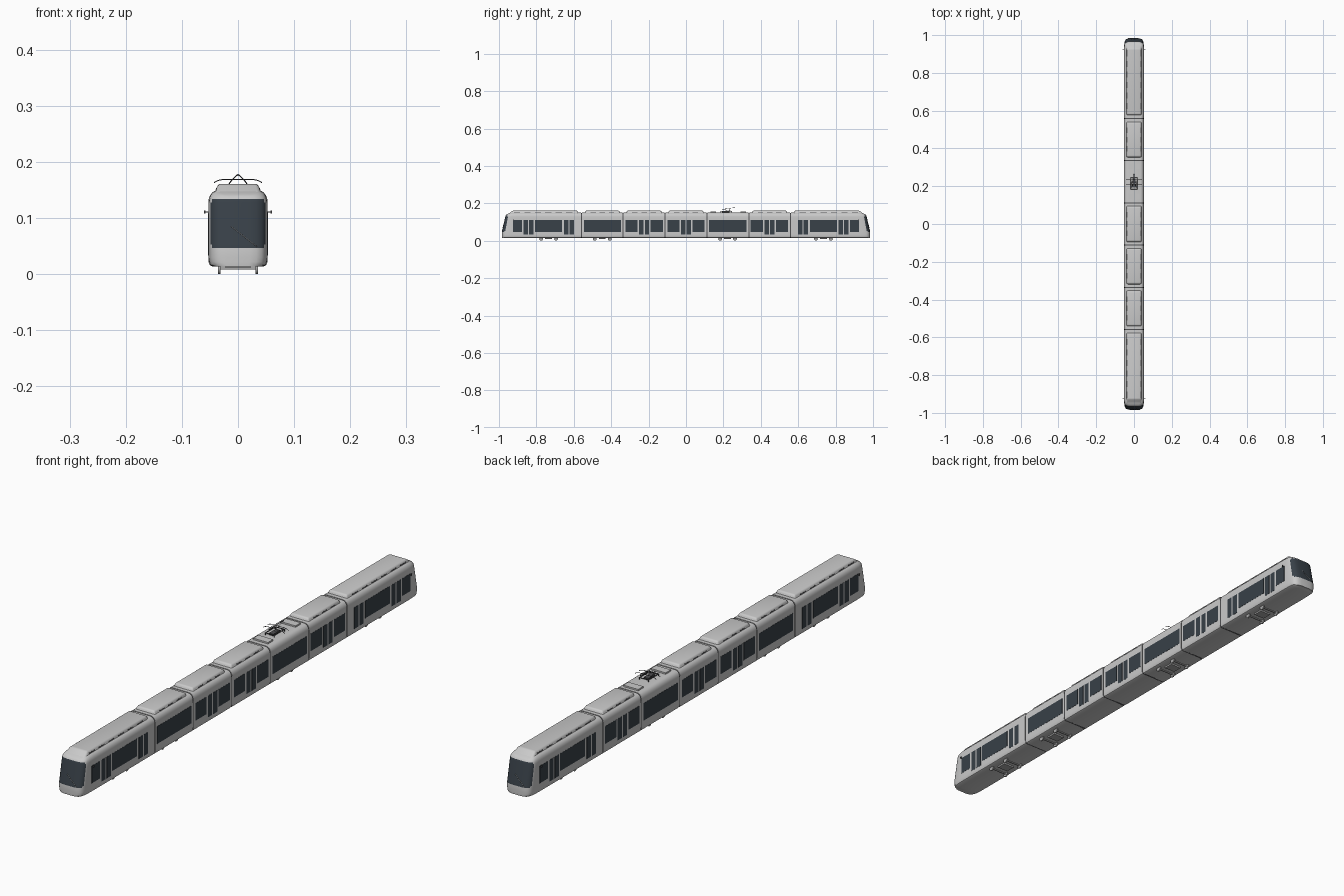
import bpy, bmesh, math
from mathutils import Vector, Matrix

cube = bpy.data.objects.get("Cube")
if cube:
    bpy.data.objects.remove(cube, do_unlink=True)


def material(name, r, g, b):
    m = bpy.data.materials.new(name)
    m.use_nodes = True
    m.diffuse_color = (r, g, b, 1)
    m.node_tree.nodes["Principled BSDF"].inputs["Base Color"].default_value = (r, g, b, 1)
    return m


SHELL = material("light grey paint", 0.59, 0.59, 0.59)
GLASS = material("dark glass", 0.04, 0.052, 0.065)
RUBBER = material("dark rubber", 0.08, 0.08, 0.085)
STEEL = material("steel", 0.4, 0.4, 0.4)


def finish(name, bm, mats, angle=35):
    bmesh.ops.recalc_face_normals(bm, faces=bm.faces)
    mesh = bpy.data.meshes.new(name)
    bm.to_mesh(mesh)
    bm.free()
    for m in mats:
        mesh.materials.append(m)
    for p in mesh.polygons:
        p.use_smooth = True
    mesh.set_sharp_from_angle(angle=math.radians(angle))
    ob = bpy.data.objects.new(name, mesh)
    bpy.context.collection.objects.link(ob)


def add_box(bm, lo, hi):
    lo, hi = Vector(lo), Vector(hi)
    mat = Matrix.Translation((lo + hi) / 2) @ Matrix.Diagonal((*(hi - lo), 1))
    return bmesh.ops.create_cube(bm, size=1, matrix=mat)["verts"]


def tube(name, paths, radius, mat):
    cu = bpy.data.curves.new(name, "CURVE")
    cu.dimensions = "3D"
    cu.bevel_depth = radius
    cu.bevel_resolution = 1
    cu.use_fill_caps = True
    for path in paths:
        sp = cu.splines.new("POLY")
        sp.points.add(len(path) - 1)
        for p, co in zip(sp.points, path):
            p.co = (*co, 1)
    cu.materials.append(mat)
    ob = bpy.data.objects.new(name, cu)
    bpy.context.collection.objects.link(ob)


# Half cross-section of the body, from floor to roof
SILL, BROW = 0.047, 0.134
HALF = [(0.046, 0.014), (0.050, 0.016), (0.0525, 0.022), (0.053, 0.03), (0.053, SILL),
        (0.053, 0.053), (0.053, 0.09), (0.053, 0.118), (0.0528, 0.128), (0.0522, BROW),
        (0.050, 0.140), (0.0465, 0.145), (0.041, 0.149), (0.034, 0.1505)]
N = len(HALF)
LEAN = 0.019


def rake_at(z):
    return LEAN * max(0, z - SILL) / (BROW - SILL)


def ring(bm, y, sx=1.0, top=1.0, rake=0.0, side=1):
    pts = []
    for x, z in HALF:
        lean = rake * rake_at(z)
        if z > BROW:
            z = BROW + (z - BROW) * top
        pts.append((x * sx, (y - lean) * side, z))
    pts += [(-x, yy, z) for x, yy, z in reversed(pts)]
    return [bm.verts.new(p) for p in pts]


def bridge(bm, a, b):
    m = len(a)
    return [bm.faces.new((a[i], a[(i + 1) % m], b[(i + 1) % m], b[i])) for i in range(m)]


def cap(bm, r):
    return [bm.faces.new((r[i], r[i + 1], r[-2 - i], r[-1 - i])) for i in range(N - 1)]


def glaze(faces, low, high):
    for f in faces:
        if low < f.calc_center_median().z < high:
            f.material_index = 1


SEAMS = [-0.558, -0.336, -0.112, 0.112, 0.336, 0.558]
GAP = 0.0025
END = 0.984

# Middle body sections
for i, (a, b) in enumerate(zip(SEAMS, SEAMS[1:])):
    bm = bmesh.new()
    r0, r1 = ring(bm, a + GAP), ring(bm, b - GAP)
    bridge(bm, r0, r1)
    cap(bm, r0)
    cap(bm, r1)
    finish(f"middle_body_{i + 1}", bm, [SHELL])

# End sections with a raked, rounded nose and a windscreen with clipped corners
NOSE = [(0.075, 1, 1, 0), (0.045, 0.99, 0.97, 0.4), (0.026, 0.962, 0.88, 0.7),
        (0.017, 0.925, 0.75, 0.85), (0.012, 0.88, 0.65, 0.92), (0.006, 0.79, 0.52, 0.97),
        (0.002, 0.62, 0.4, 1), (0, 0.4, 0.3, 1)]
for side, label in ((-1, "front"), (1, "rear")):
    bm = bmesh.new()
    prev = ring(bm, SEAMS[-1] + GAP, side=side)
    cap(bm, prev)
    for d, sx, top, rake in NOSE:
        r = ring(bm, END - d, sx, top, rake, side)
        faces = bridge(bm, prev, r)
        if d < 0.01:
            glaze(faces, SILL, BROW)
        elif d < 0.015:
            glaze(faces, 0.053, 0.128)
        prev = r
    glaze(cap(bm, prev), SILL, BROW)
    finish(f"{label}_end_body", bm, [SHELL, GLASS])

    # Wiper and side mirrors
    wipe = [(-side * x, side * (END + 0.0008 - rake_at(z)), z)
            for x, z in ((-0.012, 0.085), (0.034, 0.049))]
    tube(f"{label}_wiper", [wipe], 0.0006, STEEL)
    bm = bmesh.new()
    for s in (-1, 1):
        x = sorted((s * 0.051, s * 0.058))
        add_box(bm, (x[0], side * 0.922 - 0.001, 0.110), (x[1], side * 0.922 + 0.001, 0.112))
        x = sorted((s * 0.058, s * 0.0605))
        add_box(bm, (x[0], side * 0.922 - 0.002, 0.108), (x[1], side * 0.922 + 0.002, 0.114))
    finish(f"{label}_mirrors", bm, [RUBBER])

# Bellows between sections
bm = bmesh.new()
for y in SEAMS:
    bridge(bm, ring(bm, y - 0.005, 0.975, 0.88), ring(bm, y + 0.005, 0.975, 0.88))
finish("bellows", bm, [RUBBER])

# Side windows and door panes, as (start, end) along the train
windows, doors = [(-0.545, -0.348), (0.124, 0.324)], []
for s in (-1, 1):
    windows += [(s * 0.925, s * 0.877), (s * 0.807, s * 0.663)]
    doors += [s * 0.842, s * 0.626]
for mid in (-0.224, 0, 0.446):
    doors.append(mid)
    windows += [(mid - 0.100, mid - 0.035), (mid + 0.035, mid + 0.100)]

glass = bmesh.new()
for s in (-1, 1):
    panes = [(a, b, 0.048) for a, b in windows]
    for c in doors:
        panes += [(c - 0.027, c - 0.0035, 0.033), (c + 0.0035, c + 0.027, 0.033)]
    for a, b, z0 in panes:
        xs, ys = sorted((s * 0.0525, s * 0.0536)), sorted((a, b))
        add_box(glass, (xs[0], ys[0], z0), (xs[1], ys[1], 0.112))
finish("side_windows", glass, [GLASS])


# Roof fairings with sloped, rounded edges and side vents
def fairing(name, y0, y1, nose=0, vents=3):
    bm = bmesh.new()
    vs = add_box(bm, (-0.042, y0, 0.140), (0.042, y1, 0.161))
    mid = (y0 + y1) / 2
    for v in vs:
        if v.co.z > 0.15:
            out = 1 if v.co.y > mid else -1
            v.co.x *= 0.86
            v.co.y -= out * (0.03 if out == nose else 0.008)
    bmesh.ops.bevel(bm, geom=[e for e in bm.edges if max(v.co.z for v in e.verts) > 0.15],
                    offset=0.006, segments=3, affect="EDGES", profile=0.5)
    finish(name, bm, [SHELL], 50)
    bm = bmesh.new()
    step = (y1 - y0 - 0.05) / vents
    for s in (-1, 1):
        for i in range(vents):
            c = y0 + 0.025 + step * (i + 0.5)
            vs = add_box(bm, (-0.0007, c - step * 0.3, -0.0018), (0.0007, c + step * 0.3, 0.0018))
            bmesh.ops.rotate(bm, verts=vs, matrix=Matrix.Rotation(-s * 0.29, 3, "Y"))
            bmesh.ops.translate(bm, verts=vs, vec=(s * 0.0385, 0, 0.152))
    finish(name + "_vents", bm, [RUBBER])


fairing("front_roof_fairing", -0.956, -0.572, -1, 6)
fairing("rear_roof_fairing", 0.572, 0.956, 1, 6)
for i in (0, 1, 2, 4):
    fairing(f"roof_fairing_{i + 1}", SEAMS[i] + 0.013, SEAMS[i + 1] - 0.013)

# Roof equipment either side of the current collector
bm = bmesh.new()
for y in (0.306, 0.146):
    add_box(bm, (-0.03, y - 0.015, 0.149), (0.03, y + 0.015, 0.156))
finish("roof_equipment", bm, [SHELL])

# Current collector: drive, base frame, arms and horned contact bars
Y = 0.222
bm = bmesh.new()
add_box(bm, (-0.009, Y - 0.03, 0.149), (0.009, Y + 0.01, 0.157))
finish("collector_drive", bm, [RUBBER])
base = [(-0.018, Y - 0.037, 0.158), (0.018, Y - 0.037, 0.158), (0.018, Y + 0.022, 0.158),
        (-0.018, Y + 0.022, 0.158), (-0.018, Y - 0.037, 0.158)]
feet = [[(x, y, 0.149), (x, y, 0.158)] for x in (-0.018, 0.018) for y in (Y - 0.037, Y + 0.022)]
arms = [[(s * 0.018, Y + 0.022, 0.158), (s * 0.011, Y - 0.03, 0.168), (0, Y + 0.045, 0.178)]
        for s in (-1, 1)]
tube("collector_frame", [base] + feet, 0.0015, RUBBER)
tube("collector_arms", arms, 0.0011, RUBBER)
horns = [[(-0.043, y, 0.163), (-0.036, y, 0.167), (-0.026, y, 0.169), (0.026, y, 0.169),
          (0.036, y, 0.167), (0.043, y, 0.163)] for y in (Y - 0.012, Y + 0.012)]
tube("collector_bars", horns, 0.001, RUBBER)

# Bogies: wheels, axles and a low frame
wheels, frames = bmesh.new(), bmesh.new()
for c in (-0.735, -0.448, 0.222, 0.735):
    add_box(frames, (-0.022, c - 0.018, 0.008), (0.022, c + 0.018, 0.0145))
    for dy in (-0.04, 0.04):
        add_box(frames, (-0.034, c + dy - 0.002, 0.008), (0.034, c + dy + 0.002, 0.012))
        for x in (-0.0335, 0.0335):
            mat = Matrix.Translation((x, c + dy, 0.010)) @ Matrix.Rotation(math.pi / 2, 4, "Y")
            bmesh.ops.create_cone(wheels, cap_ends=True, segments=20, radius1=0.010,
                                  radius2=0.010, depth=0.005, matrix=mat)
finish("bogie_frames", frames, [STEEL])
finish("wheels", wheels, [STEEL])
